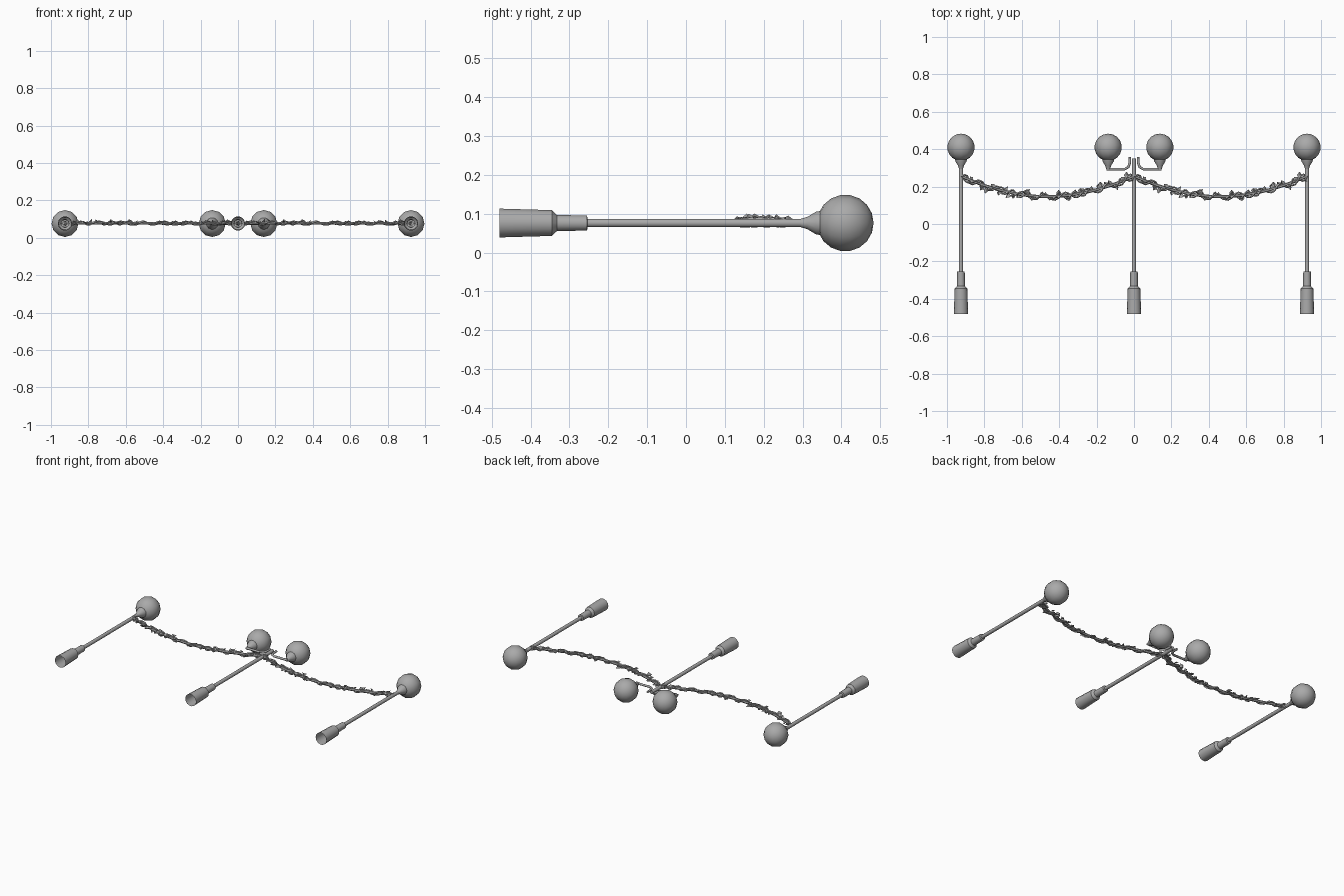
import bpy, bmesh, math, random
from mathutils import Vector, Matrix

random.seed(4)
cube = bpy.data.objects.get("Cube")
if cube:
    bpy.data.objects.remove(cube)

AXIS_Z = 0.076
POST_X = 0.925
ARM_X = 0.138
BALL_Y, BALL_R = 0.41, 0.073

grey = bpy.data.materials.new("plain_grey")
grey.use_nodes = True
grey.diffuse_color = (0.4, 0.4, 0.4, 1)
grey.node_tree.nodes["Principled BSDF"].inputs["Base Color"].default_value = (0.4, 0.4, 0.4, 1)


def finish(name, bm, location=(0, 0, 0), angle=40):
    mesh = bpy.data.meshes.new(name)
    bmesh.ops.recalc_face_normals(bm, faces=bm.faces)
    bm.to_mesh(mesh)
    bm.free()
    mesh.materials.append(grey)
    obj = bpy.data.objects.new(name, mesh)
    obj.location = location
    bpy.context.collection.objects.link(obj)
    bpy.ops.object.select_all(action='DESELECT')
    obj.select_set(True)
    bpy.context.view_layer.objects.active = obj
    if angle:
        bpy.ops.object.shade_smooth_by_angle(angle=math.radians(angle))
    return obj


def lathe(name, profile, x, sides=14):
    """Spin (y, radius) points around a line parallel to the y axis."""
    bm = bmesh.new()
    verts = [bm.verts.new((r, y, 0)) for y, r in profile]
    edges = [bm.edges.new(pair) for pair in zip(verts, verts[1:])]
    bmesh.ops.spin(bm, geom=verts + edges, cent=(0, 0, 0), axis=(0, 1, 0),
                   angle=math.tau, steps=sides)
    bmesh.ops.remove_doubles(bm, verts=bm.verts, dist=0.0001)
    return finish(name, bm, (x, 0, AXIS_Z))


def tube(name, points, radius, sides=6):
    """Sweep a ring along a list of points."""
    bm = bmesh.new()
    rings = []
    for i, p in enumerate(points):
        direction = points[min(i + 1, len(points) - 1)] - points[max(i - 1, 0)]
        side = direction.cross(Vector((0, 0, 1))).normalized()
        up = side.cross(direction).normalized()
        rings.append([bm.verts.new(p + radius * (side * math.cos(a) + up * math.sin(a)))
                      for a in (math.tau * k / sides for k in range(sides))])
    for a, b in zip(rings, rings[1:]):
        for k in range(sides):
            n = (k + 1) % sides
            bm.faces.new((a[k], a[n], b[n], b[k]))
    bm.faces.new(rings[0])
    bm.faces.new(rings[-1])
    return finish(name, bm, angle=50)


# Posts: open base sleeve, collar and slim pole
def post(name, x, top):
    lathe(name, [(-0.48, 0.038), (-0.345, 0.034), (-0.332, 0.021), (-0.255, 0.02),
                 (-0.253, 0.011), (top, 0.011), (top, 0)], x)


post("left_post", POST_X, 0.31)
post("right_post", -POST_X, 0.31)
post("middle_post", 0, 0.35)


# Globe lamps with flared sockets
def lamp(name, x):
    lathe(name + "_socket", [(0.295, 0), (0.295, 0.011), (0.312, 0.016),
                             (0.335, 0.03), (0.348, 0.032), (0.348, 0)], x)
    bm = bmesh.new()
    bmesh.ops.create_uvsphere(bm, u_segments=12, v_segments=9, radius=BALL_R,
                              matrix=Matrix.Rotation(math.pi / 2, 4, 'X'))
    finish(name + "_globe", bm, (x, BALL_Y, AXIS_Z), 60)


for side, s in (("left", 1), ("right", -1)):
    lamp(side + "_outer", s * POST_X)
    lamp(side + "_inner", s * ARM_X)
    # Bent arm from the middle post to the inner lamp
    path = [(0.022, 0.358), (0.023, 0.325), (0.031, 0.304), (0.05, 0.293),
            (0.147, 0.293)]
    tube(side + "_arm", [Vector((s * x, y, AXIS_Z)) for x, y in path], 0.007, 8)


# Garland: a core rope, two winding vines and scattered leaves
def sag(t, start):
    u = 2 * t - 1
    return Vector((start + POST_X * t, 0.146 + 0.11 * abs(u) ** 1.9, AXIS_Z + 0.002))


def vine(start, phase, turns, steps=66):
    points = []
    for i in range(steps + 1):
        t = i / steps
        a = math.tau * turns * t + phase
        tangent = (sag(t + 0.01, start) - sag(t - 0.01, start)).normalized()
        across = Vector((-tangent.y, tangent.x, 0))
        points.append(sag(t, start) + across * 0.017 * math.sin(a)
                      + Vector((0, 0, 0.009 * math.cos(a))))
    return points


def add_leaf(bm, origin, heading, size, tilt):
    """A folded, pointed leaf."""
    turn = Matrix.Rotation(heading, 4, 'Z') @ Matrix.Rotation(tilt, 4, 'X')
    shape = [(0, 0, 0), (0.55, 0.36, 0.2), (1, 0, 0), (0.55, -0.36, 0.2), (0.5, 0, -0.12)]
    a, b, c, d, m = [bm.verts.new(Vector(origin) + turn @ (Vector(p) * size)) for p in shape]
    for face in ((a, m, b), (b, m, c), (c, m, d), (d, m, a)):
        bm.faces.new(face)


leaf_specs = []
for i in range(34):
    t = (i + random.uniform(0.2, 0.8)) / 34
    heading = random.choice((1, -1)) * math.pi / 2 + random.uniform(-0.9, 0.9)
    leaf_specs.append((t, heading, random.uniform(0.026, 0.042),
                       random.uniform(-0.7, 0.7), random.uniform(-0.008, 0.01)))

for side, start in (("right", -POST_X), ("left", 0)):
    tube(side + "_garland_rope", [sag(i / 30, start) for i in range(31)], 0.008)
    tube(side + "_garland_vine", vine(start, 0, 11), 0.005, 5)
    tube(side + "_garland_second_vine", vine(start, 2.6, 8), 0.005, 5)
    bm = bmesh.new()
    for t, heading, size, tilt, lift in leaf_specs:
        add_leaf(bm, sag(t, start) + Vector((0, 0, lift)), heading, size, tilt)
    finish(side + "_garland_leaves", bm, angle=0)
